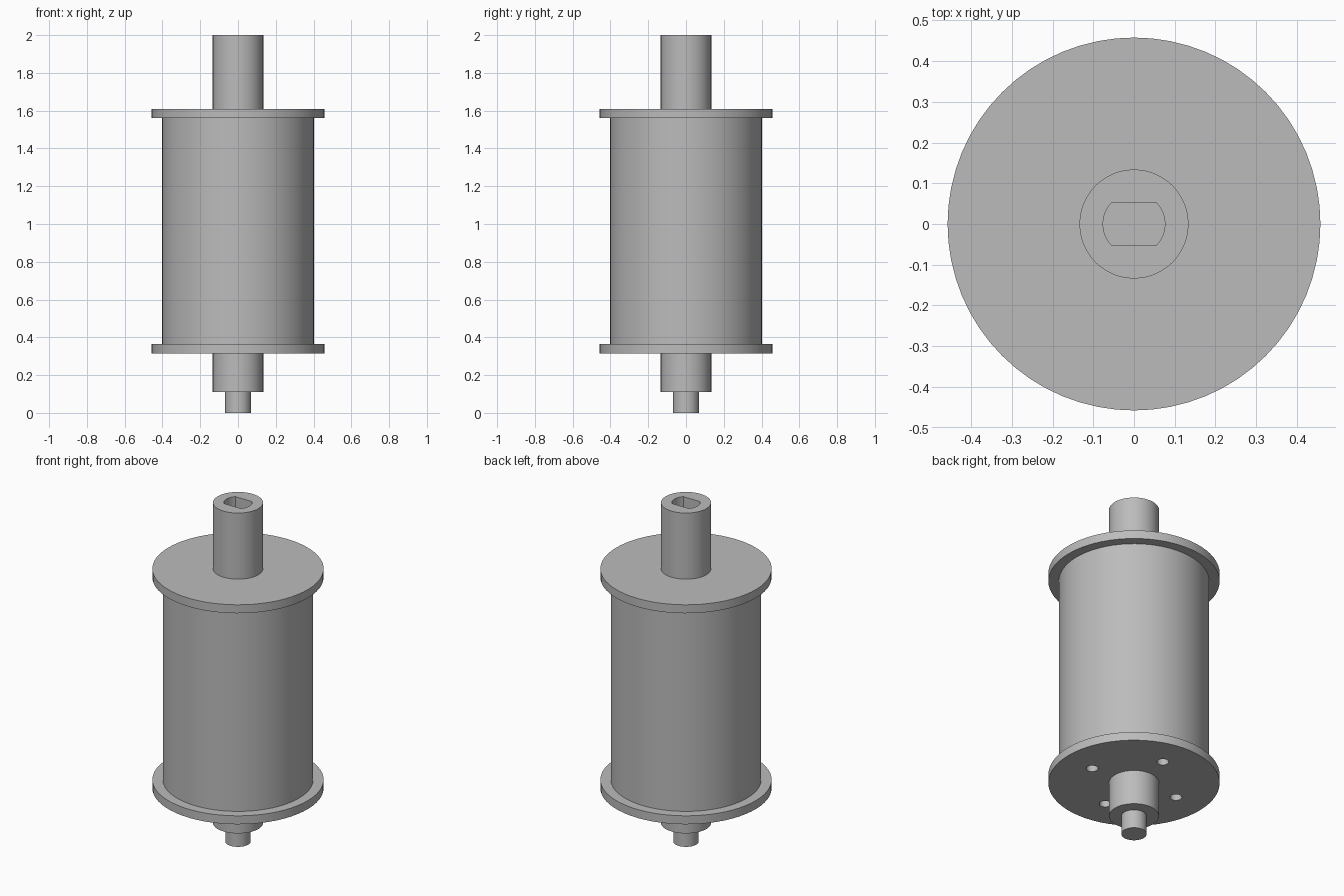
import bpy
import bmesh
import math

cube = bpy.data.objects.get("Cube")
if cube:
    bpy.data.objects.remove(cube, do_unlink=True)

# Single plain metal colour
GREY = (0.5, 0.5, 0.5, 1.0)
metal = bpy.data.materials.new("grey metal")
metal.use_nodes = True
metal.diffuse_color = GREY
metal.node_tree.nodes["Principled BSDF"].inputs["Base Color"].default_value = GREY


def circle(radius, sides, x=0.0, y=0.0):
    step = math.tau / sides
    return [(x + radius * math.cos(i * step), y + radius * math.sin(i * step))
            for i in range(sides)]


def double_flat(radius, half_width, steps=12):
    """Round outline with two parallel flats facing +y and -y."""
    limit = math.asin(half_width / radius)
    points = []
    for middle in (0, math.pi):
        for i in range(steps + 1):
            a = middle - limit + 2 * limit * i / steps
            points.append((radius * math.cos(a), radius * math.sin(a)))
    return points


def prism(name, outline, bottom, top):
    """Extrude a closed outline between two heights."""
    bm = bmesh.new()
    face = bm.faces.new([bm.verts.new((x, y, bottom)) for x, y in outline])
    extruded = bmesh.ops.extrude_face_region(bm, geom=[face])
    moved = [g for g in extruded["geom"] if isinstance(g, bmesh.types.BMVert)]
    bmesh.ops.translate(bm, verts=moved, vec=(0, 0, top - bottom))
    bmesh.ops.recalc_face_normals(bm, faces=bm.faces)
    mesh = bpy.data.meshes.new(name)
    bm.to_mesh(mesh)
    bm.free()
    mesh.materials.append(metal)
    obj = bpy.data.objects.new(name, mesh)
    bpy.context.collection.objects.link(obj)
    return obj


def activate(obj):
    bpy.ops.object.select_all(action="DESELECT")
    obj.select_set(True)
    bpy.context.view_layer.objects.active = obj


def cut(target, cutter):
    """Subtract the cutter, then discard it."""
    cutter.hide_render = True
    mod = target.modifiers.new("cut", "BOOLEAN")
    mod.operation = "DIFFERENCE"
    mod.solver = "EXACT"
    mod.object = cutter
    activate(target)
    bpy.ops.object.modifier_apply(modifier=mod.name)
    bpy.data.objects.remove(cutter, do_unlink=True)


# Drum between two flanges
drum = prism("drum", circle(0.402, 64), 0.365, 1.56)
lower_flange = prism("lower_flange", circle(0.458, 64), 0.315, 0.365)
upper_flange = prism("upper_flange", circle(0.458, 64), 1.56, 1.61)

# Shafts and the drive pin
upper_shaft = prism("upper_shaft", circle(0.134, 48), 1.61, 2.0)
lower_shaft = prism("lower_shaft", circle(0.134, 48), 0.11, 0.315)
drive_pin = prism("drive_pin", circle(0.068, 32), 0.0, 0.11)

# Keyed socket in the upper shaft
cut(upper_shaft, prism("socket_cutter", double_flat(0.076, 0.053), 1.85, 2.1))

# Four bolt holes through the lower flange
for i in range(4):
    angle = math.radians(90 * i - 5.5)
    hole = circle(0.032, 24, 0.272 * math.cos(angle), 0.272 * math.sin(angle))
    cut(lower_flange, prism("hole_cutter", hole, 0.25, 0.4))

# Smooth round walls with crisp rims
for part in (drum, lower_flange, upper_flange, upper_shaft, lower_shaft, drive_pin):
    activate(part)
    bpy.ops.object.shade_smooth_by_angle(angle=math.radians(30))
